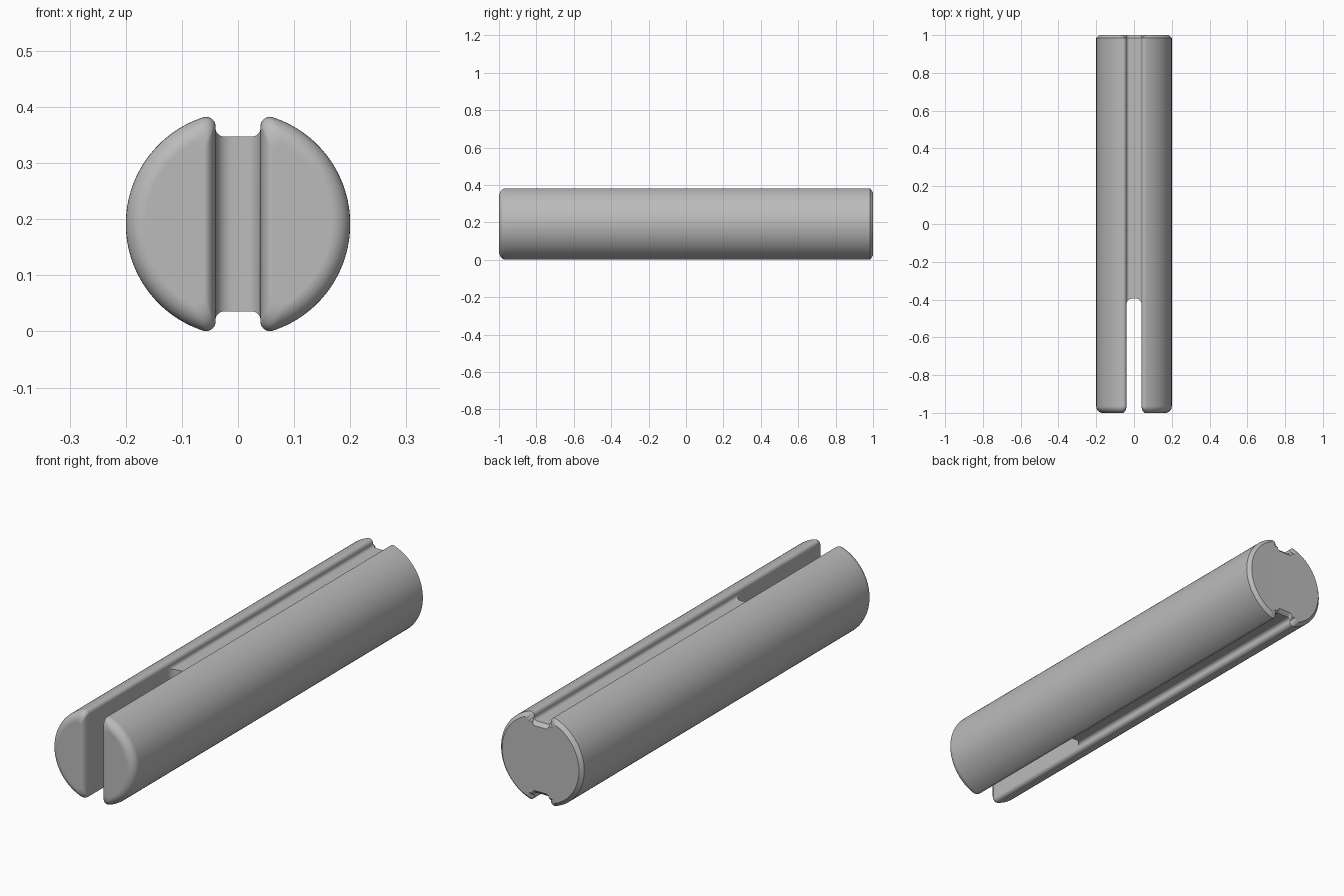
import bpy, bmesh
from math import sin, cos, pi, sqrt, atan2

if "Cube" in bpy.data.objects:
    bpy.data.objects.remove(bpy.data.objects["Cube"])

RADIUS, WALL, LIP = 0.2, 0.04, 0.017      # pin radius, slot half width, lip rounding
MID_Z = 0.1915
ROUND, CHAMFER = 0.035, 0.015             # front rounding, back chamfer
FLOOR, FILLET = 0.156, 0.015              # groove floor half height and its fillet
SLOT_END, SLOT_ROUND = -0.395, 0.03

steel = bpy.data.materials.new("plain grey")
steel.use_nodes = True
GREY = (0.5, 0.5, 0.5, 1)
steel.diffuse_color = GREY
steel.node_tree.nodes["Principled BSDF"].inputs["Base Color"].default_value = GREY


def loft(name, rings):
    """Skin a list of equal-length closed rings and cap both ends."""
    bm = bmesh.new()
    loops = [[bm.verts.new(p) for p in ring] for ring in rings]
    n = len(loops[0])
    for a, b in zip(loops, loops[1:]):
        for i in range(n):
            j = (i + 1) % n
            bm.faces.new((a[i], a[j], b[j], b[i]))
    bm.faces.new(loops[0])
    bm.faces.new(loops[-1])
    bmesh.ops.recalc_face_normals(bm, faces=bm.faces)
    mesh = bpy.data.meshes.new(name)
    bm.to_mesh(mesh)
    bm.free()
    mesh.materials.append(steel)
    obj = bpy.data.objects.new(name, mesh)
    bpy.context.collection.objects.link(obj)
    return obj


def half_section(side, y, out_inset, wall_inset):
    """D-shaped section: outer arc, two rounded lips and a flat slot wall."""
    r, w = RADIUS - out_inset, WALL + wall_inset
    cx = w + LIP
    cz = sqrt((r - LIP) ** 2 - cx ** 2)
    a = atan2(cz, cx)
    pts = [(r * cos(t), r * sin(t)) for t in (a * (i / 24 - 1) for i in range(49))]
    lip = [(cx + LIP * cos(t), cz + LIP * sin(t))
           for t in (a + (pi - a) * i / 10 for i in range(1, 11))]
    pts += lip + [(x, -z) for x, z in reversed(lip)]
    return [(side * x, y, MID_Z + z) for x, z in pts]


def half_body(name, side):
    rings = []
    for i in range(9):                    # rounded front end
        t = i / 8 * pi / 2
        d = ROUND * (1 - sin(t))
        rings.append(half_section(side, -1 + ROUND * (1 - cos(t)), d, d * 0.6))
    rings.append(half_section(side, 1 - CHAMFER, 0, 0))
    rings.append(half_section(side, 1, CHAMFER, CHAMFER))
    return loft(name, rings)


def web_ring(x):
    """Lengthwise section of the centre web at x, chamfered at the back."""
    ax = min(abs(x), WALL)
    f = max(0, ax - (WALL - FILLET))
    h = FLOOR + FILLET - sqrt(max(0, FILLET ** 2 - f ** 2))
    s = max(0, ax - (WALL - SLOT_ROUND))
    front = SLOT_END - SLOT_ROUND + sqrt(max(0, SLOT_ROUND ** 2 - s ** 2))
    pts = [(front, -h), (1 - CHAMFER, -h), (1, CHAMFER - h),
           (1, h - CHAMFER), (1 - CHAMFER, h), (front, h)]
    return [(x, y, MID_Z + z) for y, z in pts]


# Two full-length halves joined by the grooved web
body = half_body("slotted_pin", 1)
right_half = half_body("right_half", -1)
xs = [WALL - SLOT_ROUND * (1 - sin(i / 12 * pi / 2)) for i in range(13)] + [0.06]
web = loft("centre_web", [web_ring(x) for x in [-x for x in reversed(xs)] + xs])

bpy.ops.object.select_all(action='DESELECT')
bpy.context.view_layer.objects.active = body
body.select_set(True)
for part in (web, right_half):
    union = body.modifiers.new("join", 'BOOLEAN')
    union.operation, union.solver, union.object = 'UNION', 'EXACT', part
    bpy.ops.object.modifier_apply(modifier=union.name)
    bpy.data.objects.remove(part)

bpy.ops.object.shade_smooth_by_angle(angle=pi / 6)
weighted = body.modifiers.new("even_shading", 'WEIGHTED_NORMAL')
weighted.keep_sharp = True
